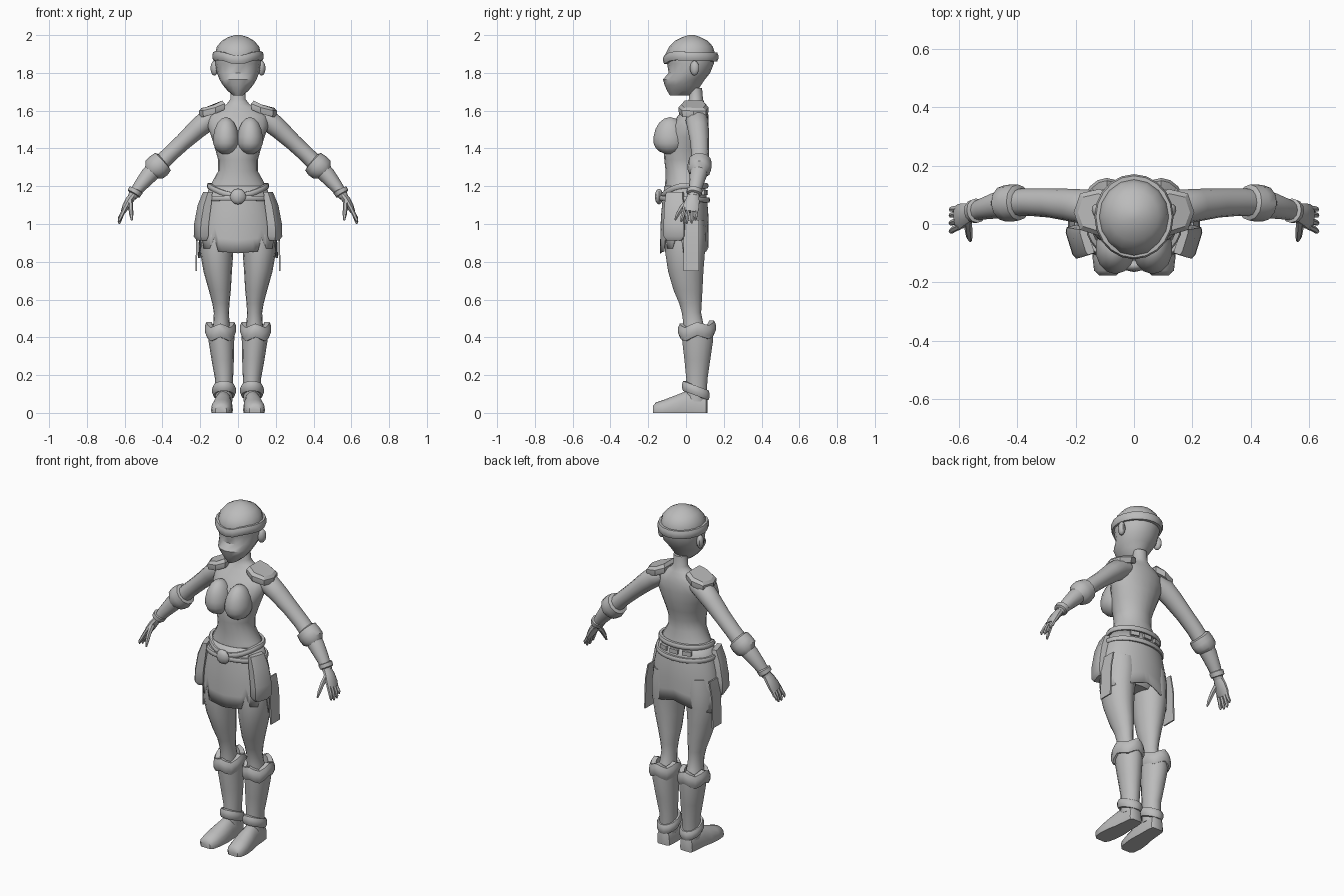
import bpy, bmesh, math
from mathutils import Vector, Matrix

if "Cube" in bpy.data.objects:
    bpy.data.objects.remove(bpy.data.objects["Cube"])

grey = bpy.data.materials.new("plain_grey")
grey.diffuse_color = (0.5, 0.5, 0.5, 1)
grey.use_nodes = True
grey.node_tree.nodes["Principled BSDF"].inputs["Base Color"].default_value = grey.diffuse_color


def finish(name, bm, mirror=False, angle=40):
    bmesh.ops.recalc_face_normals(bm, faces=bm.faces)
    me = bpy.data.meshes.new(name)
    bm.to_mesh(me)
    bm.free()
    me.materials.append(grey)
    ob = bpy.data.objects.new(name, me)
    bpy.context.collection.objects.link(ob)
    bpy.ops.object.select_all(action='DESELECT')
    ob.select_set(True)
    bpy.context.view_layer.objects.active = ob
    bpy.ops.object.shade_smooth_by_angle(angle=math.radians(angle))
    if mirror:
        m = ob.modifiers.new("mirror", 'MIRROR')
        m.use_mirror_merge = False
    return ob


def loft(name, rings, mirror=False, caps=True, loop=False, angle=40):
    """Skin a list of closed point rings."""
    bm = bmesh.new()
    vs = [[bm.verts.new(p) for p in r] for r in rings]
    n = len(vs[0])
    pairs = list(zip(vs, vs[1:])) + ([(vs[-1], vs[0])] if loop else [])
    for a, b in pairs:
        for i in range(n):
            j = (i + 1) % n
            bm.faces.new((a[i], a[j], b[j], b[i]))
    if caps and not loop:
        bm.faces.new(vs[0])
        bm.faces.new(vs[-1])
    return finish(name, bm, mirror, angle)


def angles(n):
    return [2 * math.pi * i / n for i in range(n)]


def column(name, secs, n=16, mirror=False):
    """Sections: z, x min, x max, y front, y back."""
    rings = [[((a + b) / 2 + (b - a) / 2 * math.cos(t),
               (c + d) / 2 + (d - c) / 2 * math.sin(t), z) for t in angles(n)]
             for z, a, b, c, d in secs]
    return loft(name, rings, mirror)


def tube(name, secs, n=12, mirror=True):
    """Sections along a path: x, y, z, radius in the front plane, radius in depth."""
    pts = [Vector(s[:3]) for s in secs]
    rings = []
    for i, s in enumerate(secs):
        d = (pts[min(i + 1, len(pts) - 1)] - pts[max(i - 1, 0)]).normalized()
        u = d.cross(Vector((0, 1, 0))).normalized()
        v = u.cross(d)
        rings.append([pts[i] + u * s[3] * math.cos(t) + v * s[4] * math.sin(t)
                      for t in angles(n)])
    return loft(name, rings, mirror)


def band(name, cx, cy, rx, ry, zfun, thick, half, n=20, mirror=False):
    """Closed strap around an ellipse, with height given by angle."""
    prof = [(-thick, -half), (thick * .5, -half), (thick, -half * .4),
            (thick, half * .4), (thick * .5, half), (-thick, half)]
    rings = [[(cx + (rx + p) * math.cos(t), cy + (ry + p) * math.sin(t), zfun(t) + q)
              for p, q in prof] for t in angles(n)]
    return loft(name, rings, mirror, loop=True, angle=35)


def ball(name, c, r, up=1, mirror=False, seg=14, rot=0):
    bm = bmesh.new()
    bmesh.ops.create_uvsphere(bm, u_segments=seg, v_segments=seg // 2 + 2, radius=1)
    for v in bm.verts:
        v.co = Vector((v.co.x * r[0], v.co.y * r[1], v.co.z * r[2] * (up if v.co.z > 0 else 1)))
    bmesh.ops.transform(bm, matrix=Matrix.Translation(c) @ Matrix.Rotation(rot, 4, 'Z'), verts=bm.verts)
    return finish(name, bm, mirror)


def lerp(table, z):
    """Table rows run from high z to low z."""
    for a, b in zip(table, table[1:]):
        if z >= b[0]:
            f = min(1, (a[0] - z) / (a[0] - b[0]))
            return [p + (q - p) * f for p, q in zip(a, b)]
    return table[-1]


# Head, ears and headband
column("head", [(z, -w, w, f, b) for z, w, f, b in [
    (1.68, .025, -.085, .03), (1.705, .055, -.1, .06), (1.735, .08, -.113, .08), (1.765, .098, -.122, .1),
    (1.80, .112, -.092, .128), (1.85, .12, -.1, .148), (1.90, .122, -.108, .155),
    (1.94, .112, -.088, .142), (1.97, .085, -.058, .115), (1.99, .05, -.018, .075), (2.0, .015, .015, .045)]])
ball("ear", (.125, .045, 1.825), (.02, .026, .04), mirror=True, seg=10, rot=-.4)
band("headband", 0, .025, .125, .135,
     lambda t: 1.888 - .022 * max(0, -math.sin(t) - .75) * 4 - .004 * math.sin(t), .011, .023, 20)

# Neck, trunk and pelvis in one skin
column("torso", [(z, -w, w, f, b) for z, w, f, b in [
    (1.72, .04, .015, .085), (1.66, .041, .015, .09), (1.635, .06, .005, .1), (1.61, .11, -.012, .11),
    (1.57, .16, -.045, .12), (1.52, .162, -.085, .12), (1.46, .14, -.105, .115), (1.40, .122, -.118, .1),
    (1.34, .105, -.115, .085), (1.28, .105, -.108, .083), (1.22, .138, -.11, .095), (1.14, .168, -.118, .108),
    (1.04, .185, -.12, .112), (.94, .19, -.115, .105), (.88, .12, -.08, .07)]], 20)
ball("bust", (.064, -.085, 1.44), (.07, .088, .072), up=1.75, mirror=True)

# Arms and hands
tube("arm", [(.10, .055, 1.575, .04, .05), (.16, .058, 1.55, .058, .06), (.22, .065, 1.50, .052, .056),
             (.29, .072, 1.435, .045, .05), (.36, .075, 1.37, .043, .047), (.42, .073, 1.31, .045, .047),
             (.47, .065, 1.26, .045, .046), (.52, .052, 1.20, .035, .037), (.56, .04, 1.145, .024, .03)])
tube("elbow_cuff", [(.39, .074, 1.335, .04, .042), (.397, .074, 1.33, .062, .062), (.42, .072, 1.308, .068, .064),
                    (.445, .07, 1.287, .065, .062), (.46, .068, 1.27, .042, .045)], 12)
tube("wrist_cuff", [(.538, .046, 1.185, .03, .034), (.54, .046, 1.18, .039, .042),
                    (.552, .043, 1.16, .037, .04), (.555, .042, 1.155, .02, .03)], 12)
tube("palm", [(.55, .042, 1.16, .02, .027), (.575, .035, 1.125, .022, .038),
              (.595, .027, 1.09, .019, .045), (.608, .022, 1.065, .013, .042)], 10)
for i, (y0, y1, z1) in enumerate([(-.008, -.025, 1.01), (.012, .003, 1.0), (.034, .03, 1.002), (.053, .05, 1.02)]):
    tube("finger_%d" % (i + 1), [(.598, y0, 1.085, .011, .011), (.617, (y0 + y1) / 2, 1.045, .011, .011),
                                 (.628, y1, z1 + .012, .009, .009), (.629, y1, z1, .004, .004)], 6)
tube("thumb", [(.57, .02, 1.13, .014, .016), (.568, -.02, 1.09, .013, .014),
               (.565, -.045, 1.05, .011, .011), (.562, -.058, 1.02, .005, .005)], 6)

# Shoulder pads: tilted plates coming to an outer point
outline = [(.07, -.02), (.12, -.04), (.185, -.02), (.207, .04), (.185, .105), (.12, .12), (.07, .1)]


def pad_ring(scale, lift):
    return [(.135 + (x - .135) * scale, .04 + (y - .04) * scale,
             1.655 - (x - .07) * .32 - 1.6 * (y - .04) ** 2 + lift) for x, y in outline]


loft("shoulder_pad", [pad_ring(.95, -.045), pad_ring(1, -.03), pad_ring(1, -.012), pad_ring(.8, .004)],
     mirror=True, angle=30)

# Skirt sheet with a ragged hem: z, half width, front, back
flare = [(1.2, .15, -.115, .1), (1.1, .182, -.128, .116), (1.0, .203, -.135, .12), (.82, .212, -.138, .118)]


def hem(t):
    x, y = abs(math.cos(t)), math.sin(t)
    if y < 0:
        if x < .55:
            return .845 + .02 * x
        return .93 if x < .68 else .87 if x < .9 else .92
    return .88 - .06 * x


rows = []
for k in range(6):
    row = []
    for t in angles(48):
        z = 1.2 + (hem(t) - 1.2) * k / 5
        _, w, f, b = lerp(flare, z)
        row.append((w * math.cos(t), (f + b) / 2 + (b - f) / 2 * math.sin(t), z))
    rows.append(row)
skirt = loft("skirt", rows, caps=False)
solid = skirt.modifiers.new("thickness", 'SOLIDIFY')
solid.thickness = .006

# Hanging side flaps and hip pouches
loft("side_flap", [[(x - .004, -.012, z), (x + .004, -.012, z), (x + .004, .07, z), (x - .004, .07, z)]
                   for x, z in [(.2, 1.02), (.217, .93), (.222, .752)]], mirror=True)


def pouch_ring(cx, z, thick, width):
    rot = Matrix.Rotation(-.3, 3, 'Z')
    c = .3
    pts = [(1, -1 + c), (1, 1 - c), (1 - c, 1), (-1, 1), (-1, -1), (1 - c, -1)]
    return [Vector((cx, -.06, z)) + rot @ Vector((a * thick, b * width, 0)) for a, b in pts]


loft("hip_pouch", [pouch_ring(.162, 1.17, .014, .045), pouch_ring(.18, 1.10, .024, .052),
                   pouch_ring(.196, 1.0, .026, .056), pouch_ring(.198, .935, .026, .056),
                   pouch_ring(.194, .912, .017, .04)], mirror=True)

# Belts, buckle and back plates
band("upper_belt", 0, -.008, .155, .116, lambda t: 1.202 - .05 * max(0, -math.sin(t)) ** 2, .01, .014, 28)
band("lower_belt", 0, -.008, .175, .126, lambda t: 1.132 - .005 * math.sin(t), .009, .013, 28)
ball("buckle", (0, -.143, 1.145), (.042, .022, .042), seg=8)
for i in (-1, 0, 1):
    bm = bmesh.new()
    bmesh.ops.create_cube(bm, size=1)
    bmesh.ops.transform(bm, verts=bm.verts, matrix=Matrix.Translation((i * .075, .108 - .012 * i * i, 1.167))
                        @ Matrix.Rotation(-.3 * i, 4, 'Z') @ Matrix.Diagonal((.05, .018, .025, 1)))
    finish("belt_plate_%d" % (i + 2), bm)

# Legs, boots and feet
column("leg", [(1.02, .02, .185, -.1, .1), (.94, .015, .198, -.11, .105), (.85, .025, .2, -.11, .1),
               (.75, .032, .183, -.095, .092), (.65, .038, .155, -.066, .087), (.58, .045, .136, -.036, .083),
               (.53, .048, .128, -.022, .08), (.48, .045, .13, -.015, .09), (.42, .04, .14, -.015, .11)],
       mirror=True)
column("boot_shaft", [(.44, .018, .16, -.025, .145), (.38, .02, .156, -.022, .145), (.28, .022, .14, -.01, .13),
                      (.18, .026, .122, .0, .115), (.06, .03, .12, -.005, .11)], 14, True)
band("boot_cuff", .093, .058, .065, .082,
     lambda t: .433 + .012 * math.cos(4 * t) + .008 * math.sin(t), .018, .036, 16, True)
band("ankle_cuff", .074, .052, .05, .062, lambda t: .118 - .025 * math.sin(t), .013, .026, 14, True)

shoe = []
for y, cx, w, h in [(-.176, .09, .03, .035), (-.16, .09, .047, .055), (-.11, .087, .056, .072), (-.05, .082, .055, .095),
                    (.0, .078, .048, .115), (.07, .075, .044, .115), (.105, .075, .04, .1), (.113, .075, .03, .08)]:
    arc = [math.pi * i / 8 for i in range(9)]
    shoe.append([(cx + w * .95, y, 0)] + [(cx + w * math.cos(t), y, .015 + (h - .015) * math.sin(t) ** .8
                                           if 0 < t < 3.14 else .015) for t in arc] + [(cx - w * .95, y, 0)])
loft("shoe", shoe, mirror=True)
